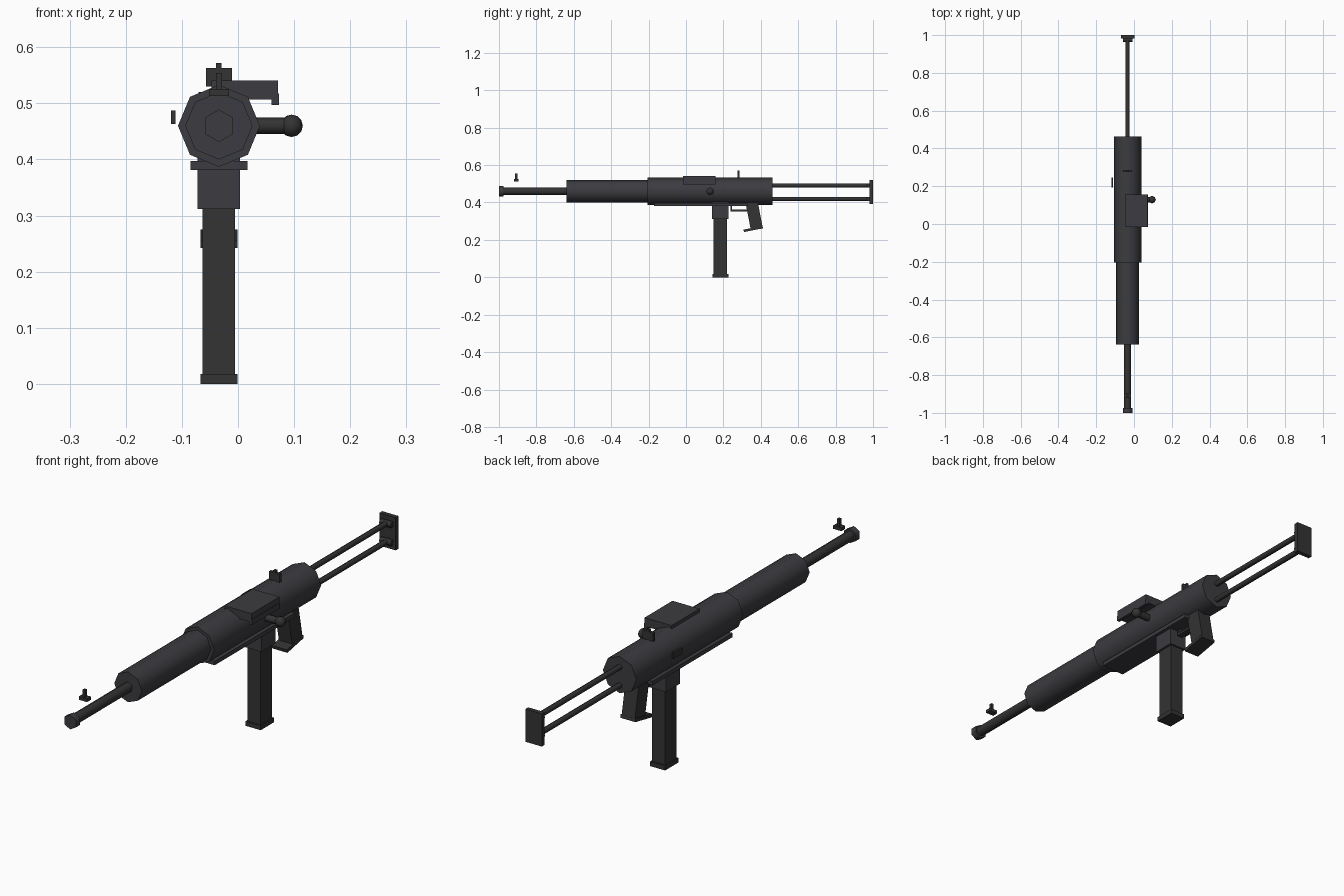
import bpy, bmesh, math
from mathutils import Vector

if "Cube" in bpy.data.objects:
    bpy.data.objects.remove(bpy.data.objects["Cube"])

CX, CZ = -0.034, 0.46   # bore axis


def material(name, col):
    m = bpy.data.materials.new(name)
    m.diffuse_color = (*col, 1)
    m.use_nodes = True
    m.node_tree.nodes["Principled BSDF"].inputs["Base Color"].default_value = m.diffuse_color
    return m


STEEL = material("dark_steel", (0.045, 0.045, 0.052))
BLACK = material("black_metal", (0.033, 0.033, 0.033))


def box(name, x, y, z, mat=STEEL, tilt=0.0):
    """Box from (min, max) ranges, optionally tilted about its own x axis."""
    c = [(r[0] + r[1]) / 2 for r in (x, y, z)]
    bpy.ops.mesh.primitive_cube_add(size=1, location=c, rotation=(tilt, 0, 0))
    o = bpy.context.object
    o.scale = (x[1] - x[0], y[1] - y[0], z[1] - z[0])
    o.name = name
    o.data.materials.append(mat)
    return o


def rod(name, a, b, r, sides, mat=STEEL):
    """Low-sided cylinder along x or y between points a and b."""
    a, b = Vector(a), Vector(b)
    d = b - a
    rot = (math.pi / 2, 0, 0) if abs(d.y) > abs(d.x) else (0, math.pi / 2, 0)
    bpy.ops.mesh.primitive_cylinder_add(vertices=sides, radius=r, depth=d.length,
                                        location=(a + b) / 2, rotation=rot)
    o = bpy.context.object
    o.name = name
    o.data.materials.append(mat)
    bpy.ops.object.shade_smooth_by_angle(angle=math.radians(65))
    return o


def side_profile(name, pts, half, mat=STEEL):
    """Extrude a y,z outline across x, centred on the bore."""
    bm = bmesh.new()
    f = bm.faces.new([bm.verts.new((CX - half, y, z)) for y, z in pts])
    ext = bmesh.ops.extrude_face_region(bm, geom=[f])
    vs = [g for g in ext["geom"] if isinstance(g, bmesh.types.BMVert)]
    bmesh.ops.translate(bm, vec=(2 * half, 0, 0), verts=vs)
    bmesh.ops.recalc_face_normals(bm, faces=bm.faces)
    me = bpy.data.meshes.new(name)
    bm.to_mesh(me)
    bm.free()
    me.materials.append(mat)
    o = bpy.data.objects.new(name, me)
    bpy.context.collection.objects.link(o)
    return o


def mid(half):
    return (CX - half, CX + half)


# Receiver, shroud, barrel and muzzle along the bore
for name, y0, y1, r, n, m in (("receiver", -0.205, 0.463, 0.073, 8, STEEL),
                              ("barrel_shroud", -0.638, -0.20, 0.06, 8, STEEL),
                              ("barrel", -0.99, -0.63, 0.021, 6, BLACK),
                              ("muzzle", -1.0, -0.975, 0.029, 6, STEEL)):
    rod(name, (CX, y0, CZ), (CX, y1, CZ), r, n, m)

# Underside rail
box("lower_rail", mid(0.051), (-0.17, 0.33), (0.381, 0.397))

# Magazine
box("magazine_well", mid(0.038), (0.14, 0.228), (0.312, 0.42))
box("magazine", mid(0.029), (0.148, 0.22), (0.01, 0.33), BLACK)
box("magazine_base", mid(0.033), (0.143, 0.226), (0, 0.018), BLACK)

# Pistol grip with base plate
side_profile("pistol_grip", [(0.318, 0.40), (0.384, 0.40), (0.41, 0.268), (0.347, 0.252)],
             0.029, BLACK)
side_profile("grip_base", [(0.307, 0.255), (0.409, 0.275), (0.412, 0.262), (0.31, 0.242)],
             0.033, BLACK)

# Trigger guard and trigger
box("guard_bottom", mid(0.012), (0.238, 0.335), (0.352, 0.362), BLACK)
box("guard_front", mid(0.012), (0.238, 0.246), (0.352, 0.39), BLACK)

# Ejection cover with its side lip
box("ejection_cover", (-0.047, 0.071), (-0.017, 0.157), (0.507, 0.541))
box("cover_lip", (0.06, 0.073), (-0.017, 0.157), (0.497, 0.518))

# Charging handle with knob
rod("charging_handle", (CX, 0.129, CZ), (0.09, 0.129, CZ), 0.0145, 8, BLACK)
bpy.ops.mesh.primitive_uv_sphere_add(segments=8, ring_count=6, radius=0.02,
                                     location=(0.0955, 0.129, CZ))
knob = bpy.context.object
knob.name = "charging_knob"
knob.data.materials.append(BLACK)
bpy.ops.object.shade_smooth_by_angle(angle=math.radians(65))

# Selector on the left side
box("selector", (-0.119, -0.111), (0.193, 0.247), (0.463, 0.487), BLACK)

# Sights
box("rear_sight", mid(0.023), (0.275, 0.287), (0.53, 0.563), BLACK)
box("rear_sight_post", mid(0.005), (0.275, 0.287), (0.56, 0.572), BLACK)
box("front_sight_base", mid(0.018), (-0.92, -0.896), (0.513, 0.526), BLACK)
box("front_sight_post", mid(0.0055), (-0.914, -0.902), (0.52, 0.554), BLACK)

# Wire stock: two rods, pivots and butt plate
for i, z in enumerate((0.491, 0.419)):
    rod(f"stock_rod_{i}", (CX, 0.45, z), (CX, 0.985, z), 0.0115, 6, BLACK)
    rod(f"stock_pivot_{i}", (CX - 0.025, 0.976, z), (CX + 0.025, 0.976, z), 0.012, 6, BLACK)
box("butt_plate", mid(0.036), (0.982, 1.0), (0.391, 0.52), BLACK)
